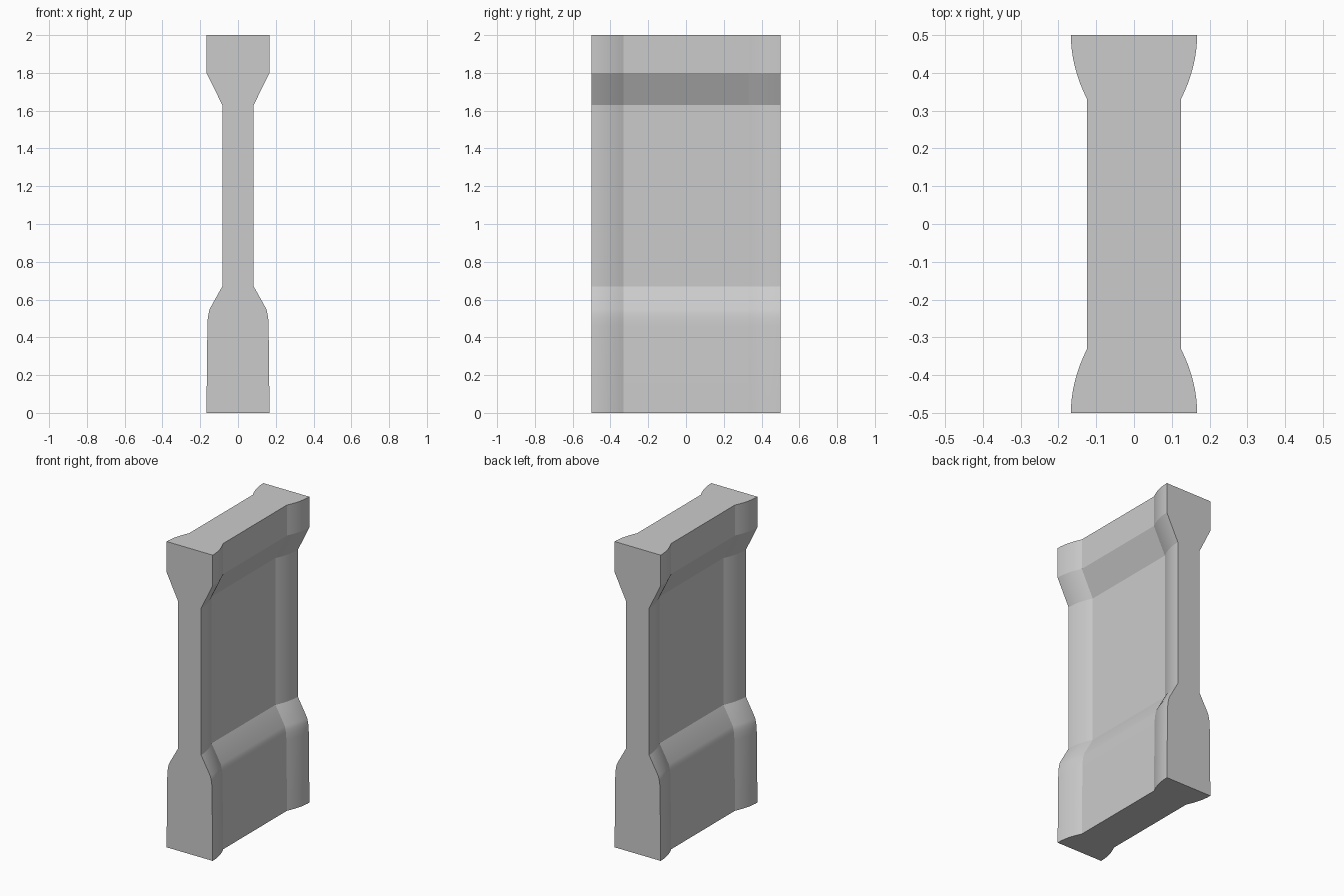
import bpy, bmesh, math

if "Cube" in bpy.data.objects:
    bpy.data.objects.remove(bpy.data.objects["Cube"])

# Half-width of the end faces by height: plinth, flare, waist, capital
z_profile = [(0.167, 0), (0.162, 0.46), (0.160, 0.50), (0.156, 0.525), (0.150, 0.55),
             (0.083, 0.67), (0.083, 1.63), (0.167, 1.80), (0.167, 2.0)]

# Recess depth along the length: curved towards each end, flat in the middle
STEPS = 8
ends = [(-0.5 + 0.17 * i / STEPS, 0.043 * (i / STEPS) ** 2) for i in range(STEPS + 1)]
y_profile = ends + [(-y, d) for y, d in reversed(ends)]

bm = bmesh.new()


def side(s):
    """One recessed side wall as rows of vertices."""
    return [[bm.verts.new((s * (w - d), y, z)) for y, d in y_profile] for w, z in z_profile]


left, right = side(-1), side(1)
rows, cols = len(z_profile), len(y_profile)

# Side walls
for g in (left, right):
    for r in range(rows - 1):
        for c in range(cols - 1):
            bm.faces.new((g[r][c], g[r][c + 1], g[r + 1][c + 1], g[r + 1][c]))
# Front and back faces
for c in (0, cols - 1):
    for r in range(rows - 1):
        bm.faces.new((left[r][c], right[r][c], right[r + 1][c], left[r + 1][c]))
# Bottom and top faces
for r in (0, rows - 1):
    for c in range(cols - 1):
        bm.faces.new((left[r][c], right[r][c], right[r][c + 1], left[r][c + 1]))

bmesh.ops.recalc_face_normals(bm, faces=bm.faces[:])
mesh = bpy.data.meshes.new("wall_pillar")
bm.to_mesh(mesh)
bm.free()
obj = bpy.data.objects.new("wall_pillar", mesh)
bpy.context.collection.objects.link(obj)
bpy.context.view_layer.objects.active = obj
obj.select_set(True)
bpy.ops.object.shade_smooth_by_angle(angle=math.radians(20))
